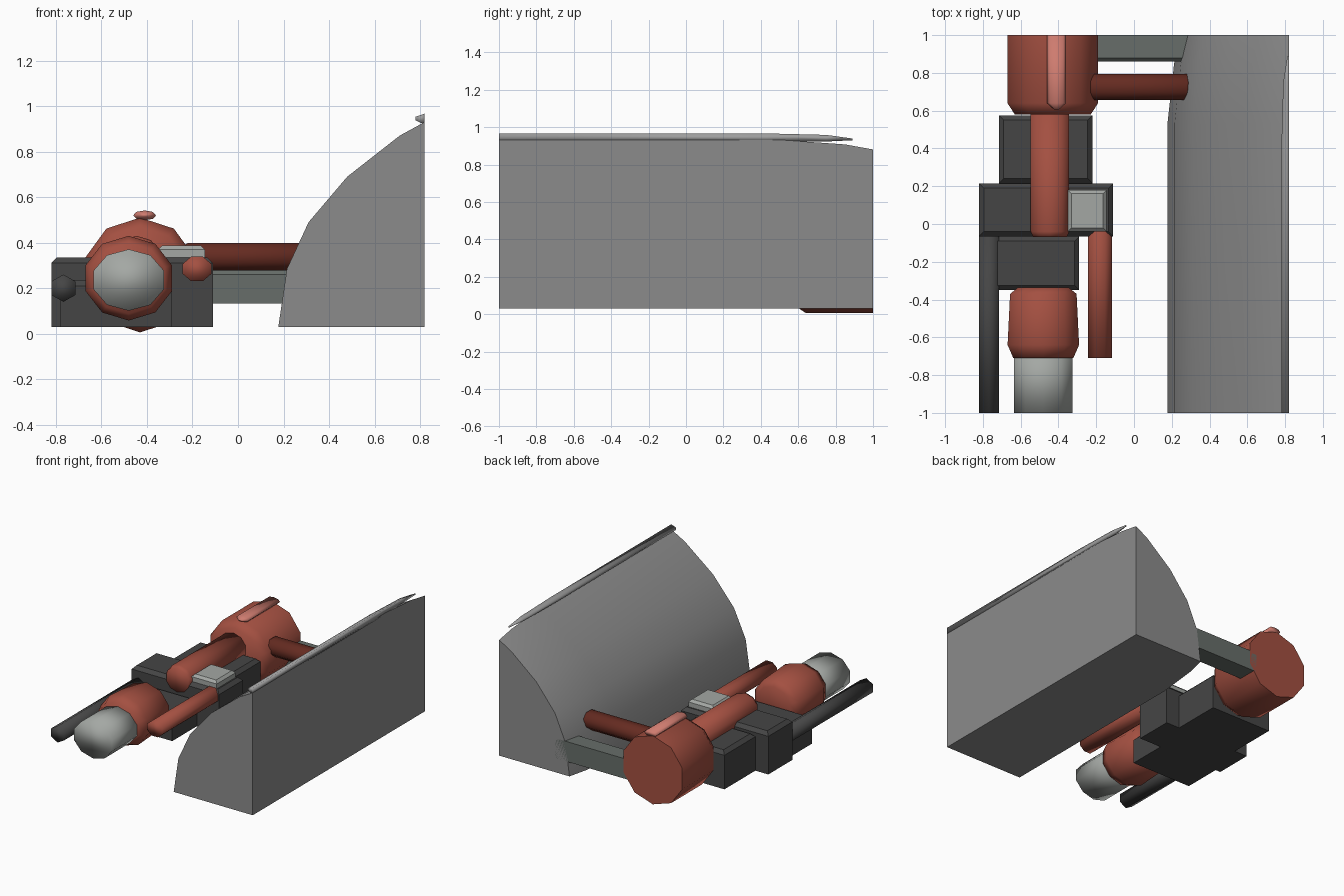
import bpy, bmesh
from math import sin, cos, pi, radians

if "Cube" in bpy.data.objects:
    bpy.data.objects.remove(bpy.data.objects["Cube"])


def material(name, rgb):
    m = bpy.data.materials.new(name)
    m.diffuse_color = (*rgb, 1)
    m.use_nodes = True
    m.node_tree.nodes["Principled BSDF"].inputs["Base Color"].default_value = m.diffuse_color
    return m


RED = material("red", (0.37, 0.08, 0.053))
PINK = material("light_red", (0.62, 0.2, 0.16))
MAROON = material("dark_red", (0.13, 0.024, 0.015))
DARK = material("dark_grey", (0.06, 0.06, 0.06))
PALE = material("pale_grey", (0.37, 0.39, 0.37))
GREEN = material("green_grey", (0.135, 0.155, 0.142))
GREY = material("mid_grey", (0.26, 0.26, 0.26))
RAIL = material("rail_grey", (0.34, 0.34, 0.34))


def finish(bm, name, mat, smooth):
    """smooth = edge angle kept smooth, in degrees (0 = flat faces)."""
    bmesh.ops.recalc_face_normals(bm, faces=bm.faces)
    me = bpy.data.meshes.new(name)
    bm.to_mesh(me)
    bm.free()
    me.materials.append(mat)
    if smooth:
        me.polygons.foreach_set("use_smooth", [True] * len(me.polygons))
        me.set_sharp_from_angle(angle=radians(smooth))
    ob = bpy.data.objects.new(name, me)
    bpy.context.collection.objects.link(ob)
    return ob


def loft(name, profile, sections, mat, origin=(0, 0), axis="y", smooth=180):
    """Sweep a 2D profile along an axis; sections are (position, scale[, z scale])."""
    bm = bmesh.new()
    rings = []
    for sec in sections:
        t, su, sv = sec[0], sec[1], sec[-1]
        ring = []
        for u, v in profile:
            a, z = origin[0] + (u - origin[0]) * su, origin[1] + (v - origin[1]) * sv
            ring.append(bm.verts.new((a, t, z) if axis == "y" else (t, a, z)))
        rings.append(ring)
    n = len(profile)
    for r, q in zip(rings, rings[1:]):
        for i in range(n):
            bm.faces.new((r[i], r[(i + 1) % n], q[(i + 1) % n], q[i]))
    bm.faces.new(rings[0])
    bm.faces.new(rings[-1])
    return finish(bm, name, mat, smooth)


def tube(name, c, r, n, sections, mat, axis="y", turn=0, smooth=180):
    pts = [(c[0] + r[0] * sin(2 * pi * i / n + turn), c[1] + r[1] * cos(2 * pi * i / n + turn))
           for i in range(n)]
    return loft(name, pts, sections, mat, c, axis, smooth)


def box(name, lo, hi, mat, bevel=0.025, keep=None):
    """Box with chamfered upper edges; keep(edge centre) selects the edges to chamfer."""
    bm = bmesh.new()
    bmesh.ops.create_cube(bm, size=1)
    for v in bm.verts:
        v.co = [(l + h) / 2 + k * (h - l) for l, h, k in zip(lo, hi, v.co)]
    keep = keep or (lambda p: p.z > hi[2] - 1e-4)
    edges = [e for e in bm.edges if keep((e.verts[0].co + e.verts[1].co) / 2)]
    bmesh.ops.bevel(bm, geom=edges, offset=bevel, segments=1, affect='EDGES')
    return finish(bm, name, mat, 0)


# Large curved hull, narrowing towards the back
loft("hull", [(0.82, 0.03), (0.177, 0.03), (0.215, 0.285), (0.31, 0.49), (0.48, 0.69),
              (0.71, 0.87), (0.82, 0.93)],
     [(-1, 1), (0.53, 1), (0.85, 0.945, 0.975), (1, 0.89, 0.945)], GREY, (0.82, 0.03), smooth=40)

# Half-round rail along the hull's top edge
loft("hull_rail", [(0.82, 0.92), (0.8, 0.927), (0.78, 0.937), (0.78, 0.953), (0.8, 0.96), (0.82, 0.967)],
     [(-1, 1), (0.4, 1), (0.75, 0.75), (0.89, 0.2)], RAIL, (0.82, 0.932))

# Rear drum with a pointed rib on top
tube("rear_drum", (-0.43, 0.258), (0.252, 0.252), 10, [(0.58, 0.84), (0.64, 1), (1, 1)], RED, smooth=75)
tube("drum_rib", (-0.41, 0.52), (0.056, 0.024), 8, [(0.605, 0.2), (0.64, 0.9), (1, 0.9)], PINK)

# Front barrel and nozzle
tube("front_barrel", (-0.48, 0.244), (0.199, 0.186), 10,
     [(-0.71, 0.84), (-0.64, 1), (-0.37, 0.93), (-0.335, 0.7)], RED)
tube("nozzle", (-0.48, 0.236), (0.162, 0.135), 10, [(-1, 1), (-0.65, 1)], PALE)

# Chain of blocky housings
box("rear_housing", (-0.715, 0.215, 0.03), (-0.22, 0.575, 0.305), DARK)
box("middle_housing", (-0.82, -0.065, 0.03), (-0.11, 0.215, 0.335), DARK)
box("front_housing", (-0.78, -0.35, 0.03), (-0.29, -0.065, 0.235), DARK)
box("housing_lid", (-0.35, -0.04, 0.32), (-0.145, 0.18, 0.388), PALE, 0.018)

# Pipes and rods
tube("upper_pipe", (-0.445, 0.33), (0.107, 0.1), 10, [(-0.07, 0.88), (-0.04, 1), (0.6, 1)], RED)
tube("side_pipe", (-0.18, 0.285), (0.068, 0.058), 8, [(-0.71, 1), (-0.04, 1), (-0.025, 0.8)], RED, turn=pi / 8)
tube("dark_rod", (-0.767, 0.2), (0.061, 0.06), 6, [(-1, 1), (-0.06, 1)], DARK)

# Cross links between drum and hull
tube("cross_pipe", (0.725, 0.338), (0.074, 0.066), 8, [(-0.24, 0.8), (-0.22, 1), (0.28, 1), (0.295, 0.8)],
     MAROON, axis="x", turn=pi / 8)
box("cross_beam", (-0.25, 0.86, 0.133), (0.36, 1, 0.28), GREEN, 0.02,
    lambda p: p.z > 0.279 and p.y < 0.99)
